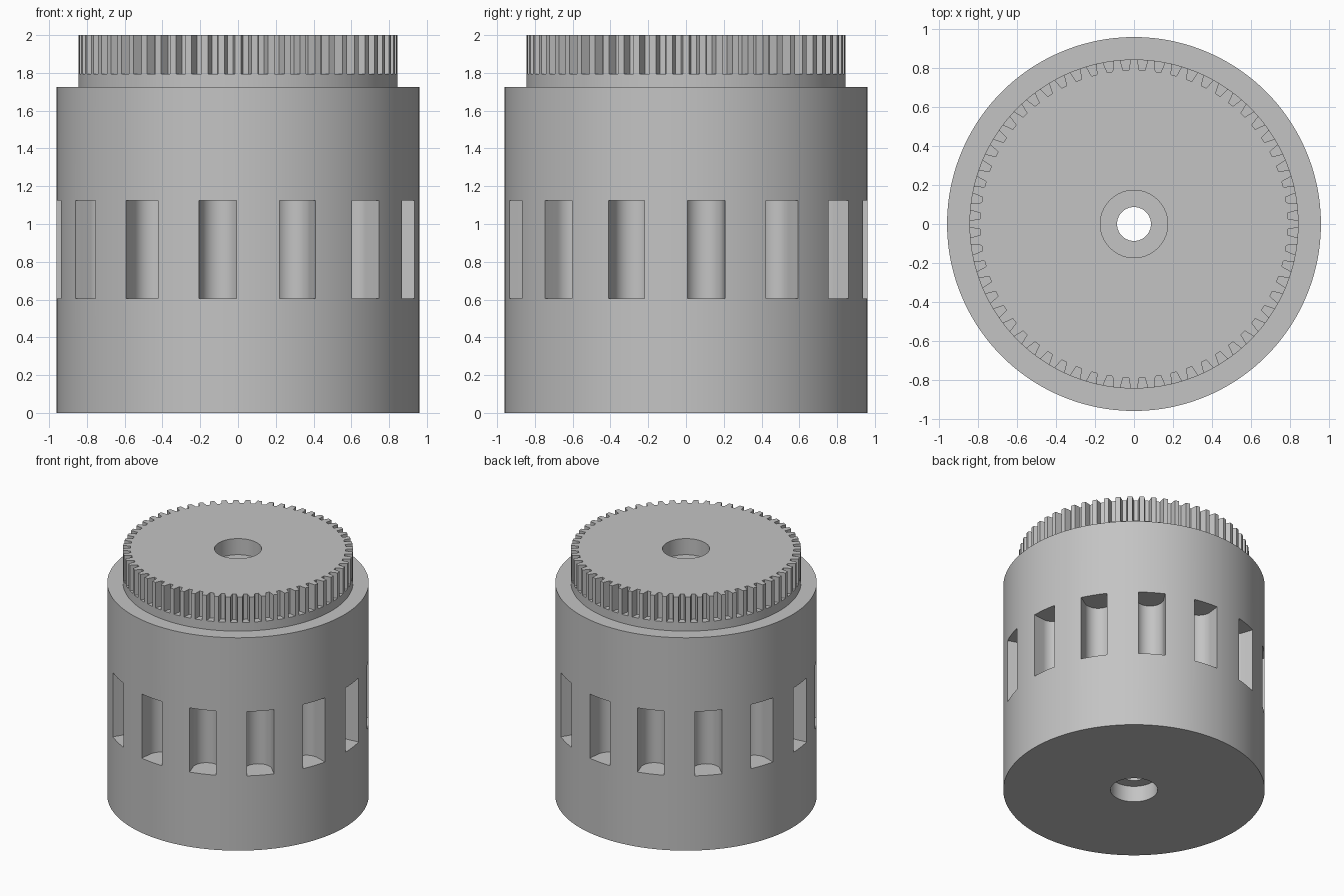
import bpy, bmesh
from math import cos, sin, pi, tau, radians

cube = bpy.data.objects.get("Cube")
if cube:
    bpy.data.objects.remove(cube, do_unlink=True)

grey = bpy.data.materials.new("plain grey")
grey.use_nodes = True
colour = (0.55, 0.55, 0.55, 1)
grey.diffuse_color = colour
grey.node_tree.nodes["Principled BSDF"].inputs["Base Color"].default_value = colour

BODY_R, COLLAR_R, ROOT_R = 0.96, 0.845, 0.79
BORE_R, RECESS_R, RECESS_DEPTH = 0.087, 0.173, 0.13
SHOULDER_Z, COLLAR_Z, TOP_Z = 1.725, 1.795, 2.0


def make_object(name, bm):
    bmesh.ops.recalc_face_normals(bm, faces=bm.faces)
    mesh = bpy.data.meshes.new(name)
    bm.to_mesh(mesh)
    bm.free()
    mesh.materials.append(grey)
    obj = bpy.data.objects.new(name, mesh)
    bpy.context.collection.objects.link(obj)
    return obj


def select_only(obj):
    bpy.ops.object.select_all(action='DESELECT')
    obj.select_set(True)
    bpy.context.view_layer.objects.active = obj


def lathe(name, angles, profile):
    """Closed ring profile; a radius may be a number or one value per angle."""
    bm = bmesh.new()
    n = len(angles)
    rings = []
    for r, z in profile:
        radii = r if isinstance(r, list) else [r] * n
        rings.append([bm.verts.new((q * cos(a), q * sin(a), z))
                      for q, a in zip(radii, angles)])
    for i, low in enumerate(rings):
        high = rings[(i + 1) % len(rings)]
        for j in range(n):
            k = (j + 1) % n
            bm.faces.new((low[j], low[k], high[k], high[j]))
    return make_object(name, bm)


# Round body with a recessed bore underneath and a collar on top
segments = 180
body = lathe("drum_body", [tau * i / segments for i in range(segments)], [
    (BORE_R, RECESS_DEPTH), (RECESS_R, RECESS_DEPTH), (RECESS_R, 0),
    (BODY_R, 0), (BODY_R, SHOULDER_Z), (COLLAR_R, SHOULDER_Z),
    (COLLAR_R, COLLAR_Z), (BORE_R, COLLAR_Z)])

# Ring of round-backed pockets cut into the side
POCKETS, POCKET_R, POCKET_CENTRE = 14, 0.1, 0.86
outline = [(POCKET_CENTRE + POCKET_R * cos(a), POCKET_R * sin(a))
           for a in (pi / 2 + pi * i / 24 for i in range(25))]
outline += [(1.1, -POCKET_R), (1.1, POCKET_R)]
bm = bmesh.new()
for p in range(POCKETS):
    t = radians(-45) + tau * p / POCKETS
    low, high = [[bm.verts.new((x * cos(t) - y * sin(t), x * sin(t) + y * cos(t), z))
                  for x, y in outline] for z in (0.605, 1.125)]
    bm.faces.new(low[::-1])
    bm.faces.new(high)
    for j in range(len(outline)):
        k = (j + 1) % len(outline)
        bm.faces.new((low[j], low[k], high[k], high[j]))
cutter = make_object("pocket_cutter", bm)
cutter.hide_render = True

cut = body.modifiers.new("pockets", 'BOOLEAN')
cut.operation = 'DIFFERENCE'
cut.solver = 'EXACT'
cut.object = cutter
select_only(body)
bpy.ops.object.modifier_apply(modifier=cut.name)
bpy.data.objects.remove(cutter, do_unlink=True)

# Toothed gear rim on the collar, with a recessed bore
TEETH = 60
angles, radii = [], []
for t in range(TEETH):
    for offset, r in ((-0.33, ROOT_R), (-0.19, COLLAR_R),
                      (0.19, COLLAR_R), (0.33, ROOT_R)):
        angles.append(tau * (t + offset) / TEETH)
        radii.append(r)
gear = lathe("gear_rim", angles, [
    (BORE_R, COLLAR_Z), (radii, COLLAR_Z), (radii, TOP_Z),
    (RECESS_R, TOP_Z), (RECESS_R, TOP_Z - RECESS_DEPTH),
    (BORE_R, TOP_Z - RECESS_DEPTH)])

for part in (body, gear):
    select_only(part)
    bpy.ops.object.shade_smooth_by_angle(angle=radians(25))
